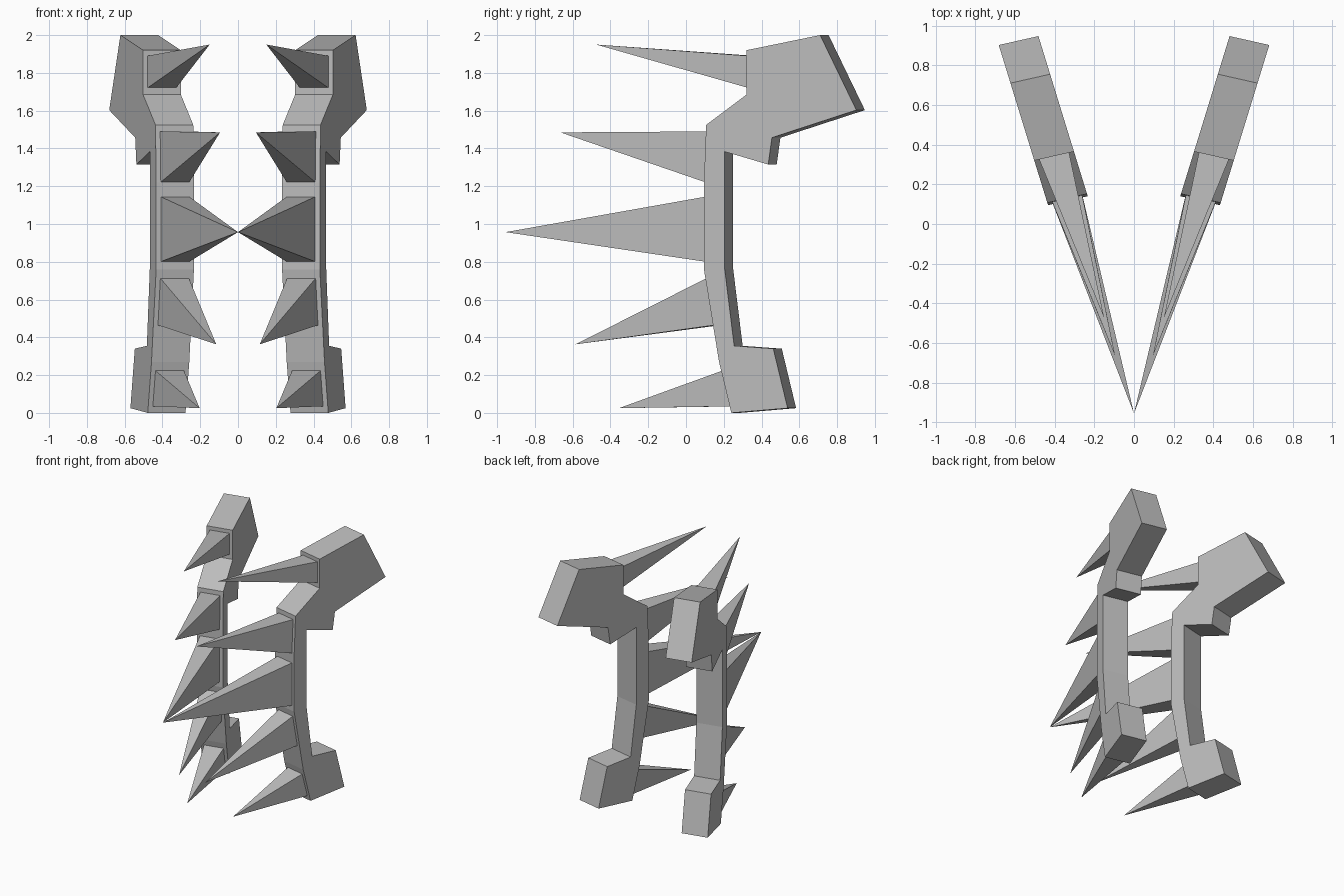
import bpy
import bmesh

cube = bpy.data.objects.get("Cube")
if cube:
    bpy.data.objects.remove(cube, do_unlink=True)

# Single grey material
grey = bpy.data.materials.new("plain_grey")
grey.use_nodes = True
colour = (0.5, 0.5, 0.5, 1)
grey.diffuse_color = colour
grey.node_tree.nodes["Principled BSDF"].inputs["Base Color"].default_value = colour


def place(y, z, w):
    """Point on the splayed slab: w is 0 on the outer face, 1 on the inner."""
    return (0.404 + 0.308 * y - 0.2 * w, y + 0.045 * w, z)


def finish(name, bm):
    """Make a flat-shaded object mirrored to the other side."""
    bmesh.ops.recalc_face_normals(bm, faces=bm.faces[:])
    mesh = bpy.data.meshes.new(name)
    bm.to_mesh(mesh)
    bm.free()
    mesh.materials.append(grey)
    obj = bpy.data.objects.new(name, mesh)
    bpy.context.collection.objects.link(obj)
    mirror = obj.modifiers.new("Mirror", 'MIRROR')
    mirror.use_mirror_merge = False


# Side profile of the arm (y, z): front edge upwards, then down the back
front = [(0.24, 0), (0.175, 0.27), (0.095, 0.76), (0.095, 1.22),
         (0.107, 1.525), (0.32, 1.685), (0.32, 1.92)]
back = [(0.71, 2), (0.902, 1.603), (0.455, 1.457), (0.435, 1.315),
        (0.205, 1.383), (0.205, 0.76), (0.255, 0.355), (0.462, 0.34),
        (0.538, 0.025)]
bm = bmesh.new()
outer, inner = [[bm.verts.new(place(y, z, w)) for y, z in front + back]
                for w in (0, 1)]
bm.faces.new(outer)
bm.faces.new(inner[::-1])
for i in range(len(outer)):
    bm.faces.new((outer[i - 1], outer[i], inner[i], inner[i - 1]))
finish("arm", bm)


def front_y(z):
    """Depth of the arm's front edge at a given height."""
    for (y0, z0), (y1, z1) in zip(front, front[1:]):
        if z0 <= z <= z1:
            return y0 + (y1 - y0) * (z - z0) / (z1 - z0)


# Four-sided spikes: name, base bottom, base top, tip
spikes = [("top_spike", 1.72, 1.89, (0.15, -0.475, 1.95)),
          ("upper_spike", 1.22, 1.49, (0.095, -0.665, 1.485)),
          ("middle_spike", 0.8, 1.145, (0, -0.955, 0.957)),
          ("lower_spike", 0.465, 0.715, (0.115, -0.585, 0.363)),
          ("bottom_spike", 0.035, 0.225, (0.203, -0.355, 0.025))]
for name, low, high, tip in spikes:
    bm = bmesh.new()
    base = [bm.verts.new(place(front_y(z) + 0.005, z, w))
            for z, w in ((low, 0.12), (low, 0.88), (high, 0.88), (high, 0.12))]
    point = bm.verts.new(tip)
    bm.faces.new(base)
    for i in range(4):
        bm.faces.new((base[i - 1], base[i], point))
    finish(name, bm)
